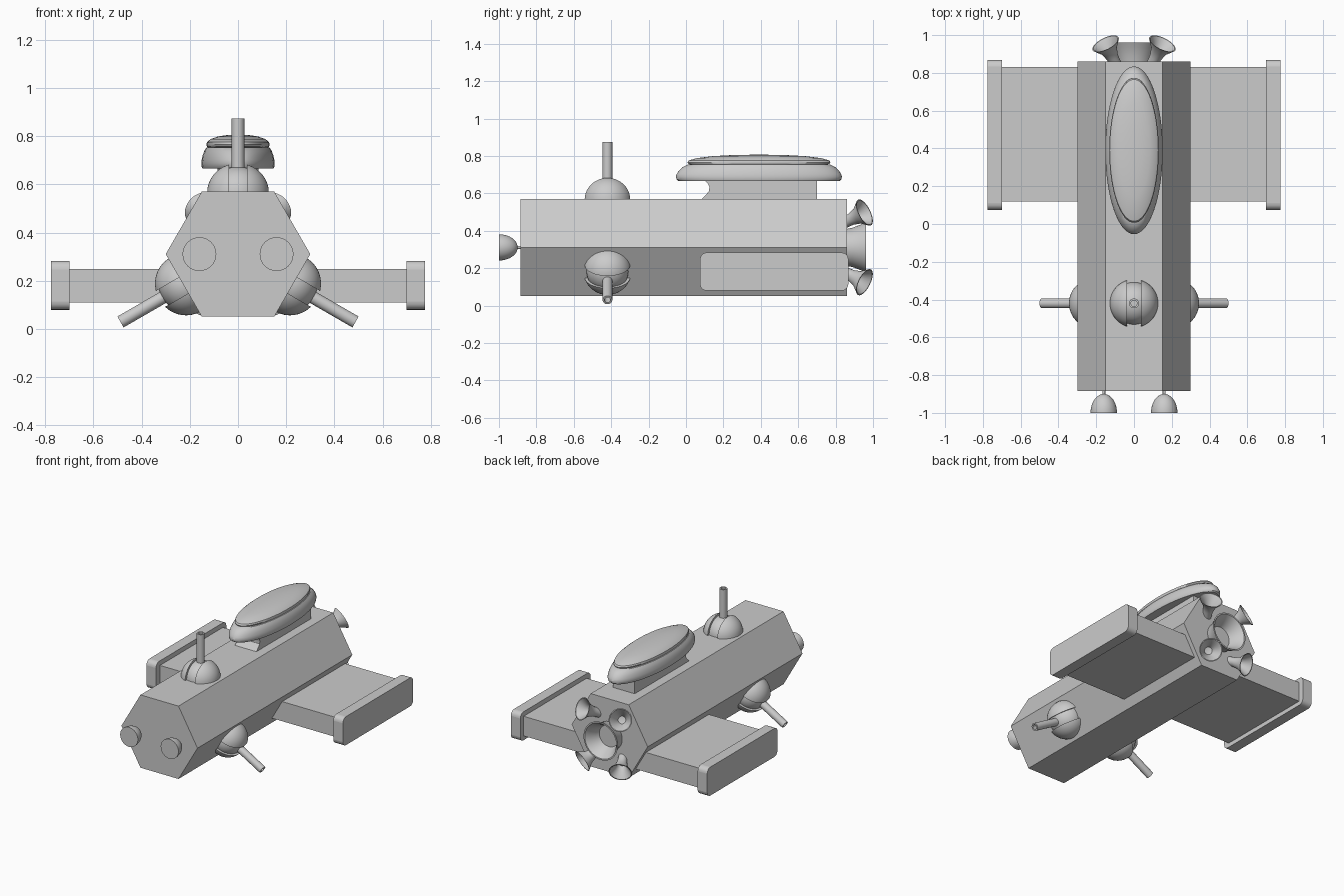
import bpy, bmesh, math
from mathutils import Matrix, Vector

if "Cube" in bpy.data.objects:
    bpy.data.objects.remove(bpy.data.objects["Cube"])

AX = 0.311  # height of the hull's long axis


def finish(name, bm, matrix=None, bevel=0):
    bmesh.ops.remove_doubles(bm, verts=bm.verts, dist=1e-5)
    if matrix is not None:
        bm.transform(matrix)
    bmesh.ops.recalc_face_normals(bm, faces=bm.faces)
    mesh = bpy.data.meshes.new(name)
    bm.to_mesh(mesh)
    bm.free()
    ob = bpy.data.objects.new(name, mesh)
    bpy.context.collection.objects.link(ob)
    if bevel:
        mod = ob.modifiers.new("Bevel", 'BEVEL')
        mod.width, mod.segments = bevel, 4
    bpy.ops.object.select_all(action='DESELECT')
    ob.select_set(True)
    bpy.context.view_layer.objects.active = ob
    bpy.ops.object.shade_smooth_by_angle(angle=math.radians(32))
    return ob


def lathe_bm(profile, n=48):
    """Spin (radius, height) points around z."""
    bm = bmesh.new()
    vs = [bm.verts.new((r, 0, h)) for r, h in profile]
    es = [bm.edges.new(p) for p in zip(vs, vs[1:])]
    bmesh.ops.spin(bm, geom=vs + es, cent=(0, 0, 0), axis=(0, 0, 1),
                   angle=math.tau, steps=n, use_merge=True)
    bmesh.ops.remove_doubles(bm, verts=bm.verts, dist=1e-5)
    return bm


def extrude(name, pts, vec, bevel=0):
    bm = bmesh.new()
    f = bm.faces.new([bm.verts.new(p) for p in pts])
    new = bmesh.ops.extrude_face_region(bm, geom=[f], use_keep_orig=True)["geom"]
    bmesh.ops.translate(bm, vec=vec, verts=[g for g in new if isinstance(g, bmesh.types.BMVert)])
    return finish(name, bm, None, bevel)


def box(name, x, y, z, bevel=0):
    pts = [(x[0], y[0], z[0]), (x[1], y[0], z[0]), (x[1], y[1], z[0]), (x[0], y[1], z[0])]
    return extrude(name, pts, (0, 0, z[1] - z[0]), bevel)


def dome(r, h, n=10):
    arc = [i * math.pi / 2 / n for i in range(n + 1)]
    return [(0, 0)] + [(r * math.cos(a), h * math.sin(a)) for a in arc[:-1]] + [(0, h)]


def aim(pos, direction):
    return Matrix.Translation(pos) @ Vector(direction).to_track_quat('Z', 'Y').to_matrix().to_4x4()


# Hexagonal hull
R = 0.30
hexagon = [(R * math.cos(i * math.pi / 3), -0.885, AX + R * math.sin(i * math.pi / 3)) for i in range(6)]
extrude("hull", hexagon, (0, 1.745, 0))

# Three turrets, spaced evenly around the hull
for i in range(3):
    m = (Matrix.Translation((0, -0.42, AX)) @ Matrix.Rotation(i * math.tau / 3, 4, 'Y')
         @ Matrix.Translation((0, 0, 0.255)))
    for s in (-1, 1):  # dome halves either side of the slot
        bm = lathe_bm(dome(0.128, 0.122))
        bmesh.ops.bisect_plane(bm, geom=bm.verts[:] + bm.edges[:] + bm.faces[:], dist=1e-6,
                               plane_co=(s * 0.038, 0, 0), plane_no=(s, 0, 0), clear_inner=True)
        bmesh.ops.holes_fill(bm, edges=[e for e in bm.edges if e.is_boundary], sides=0)
        finish(f"turret_dome_{i}_{s}", bm, m)
    finish(f"turret_core_{i}", lathe_bm(dome(0.112, 0.108)), m)
    barrel = [(0, 0), (0.026, 0), (0.026, 0.308), (0.016, 0.308), (0.016, 0.25), (0, 0.25)]
    finish(f"turret_barrel_{i}", lathe_bm(barrel, 24), m)

# Wings and rounded end pods
for s in (-1, 1):
    box(f"wing_{s}", sorted((s * 0.12, s * 0.71)), (0.12, 0.83), (0.11, 0.25))
    pod = [(s * 0.70, y, z) for y, z in ((0.075, 0.08), (0.868, 0.08), (0.868, 0.283), (0.075, 0.283))]
    ob = extrude(f"wing_pod_{s}", pod, (s * 0.075, 0, 0))
    # round only the four edges running outwards
    bm = bmesh.new()
    bm.from_mesh(ob.data)
    es = [e for e in bm.edges if abs(e.verts[0].co.x - e.verts[1].co.x) > 0.01]
    bmesh.ops.bevel(bm, geom=es, offset=0.035, segments=5, profile=0.5, affect='EDGES')
    bm.to_mesh(ob.data)
    bm.free()

    # Forward sensor dishes, flat side to the front
    dish = [(r, -0.1 + h) for r, h in dome(0.07, 0.1)]
    m = Matrix.Translation((s * 0.16, -0.9, AX)) @ Matrix.Rotation(-math.pi / 2, 4, 'X')
    finish(f"sensor_dish_{s}", lathe_bm(dish, 32), m)
    finish(f"sensor_stem_{s}", lathe_bm([(0, -0.02), (0.008, -0.02), (0.008, 0.03), (0, 0.03)], 12), m)

    # Small flared thrusters at the stern
    for t in (-1, 1):
        bell = [(0, -0.02), (0.03, -0.02), (0.032, 0.03), (0.045, 0.075), (0.077, 0.118),
                (0.071, 0.118), (0.04, 0.075), (0.025, 0.04), (0, 0.035)]
        finish(f"thruster_{s}_{t}", lathe_bm(bell, 32),
               aim((s * 0.102, 0.858, AX + t * 0.138), (s * 0.5, 1, t * 0.5)))

# Main engine bell
bell = [(0, -0.02), (0.095, -0.02), (0.105, 0.03), (0.122, 0.075), (0.135, 0.102),
        (0.125, 0.102), (0.105, 0.075), (0.085, 0.035), (0.075, 0.01), (0, 0.01)]
finish("main_engine", lathe_bm(bell), aim((0, 0.86, AX), (0, 1, 0)))

# Bridge pylon with a hollowed front
side = [(0.08, 0.565), (0.105, 0.59), (0.123, 0.612), (0.125, 0.635), (0.115, 0.655), (0.09, 0.675),
        (0.70, 0.675), (0.70, 0.565)]
extrude("bridge_pylon", [(-0.085, y, z) for y, z in side], (0.17, 0, 0))

# Elliptical bridge: lower rim and upper lens
lower = [(0, 0.666), (0.97, 0.666), (0.99, 0.673), (1, 0.688), (0.99, 0.703),
         (0.965, 0.72), (0.925, 0.738), (0.86, 0.753), (0.8, 0.755), (0, 0.755)]
upper = [(0, 0.75), (0.8, 0.75), (0.85, 0.758), (0.862, 0.766), (0.845, 0.776),
         (0.75, 0.788), (0.55, 0.799), (0.3, 0.805), (0, 0.807)]
m = Matrix.Translation((0, 0.39, 0)) @ Matrix.Diagonal((0.152, 0.444, 1, 1))
finish("bridge_rim", lathe_bm(lower, 64), m)
finish("bridge_lens", lathe_bm(upper, 64), m)
